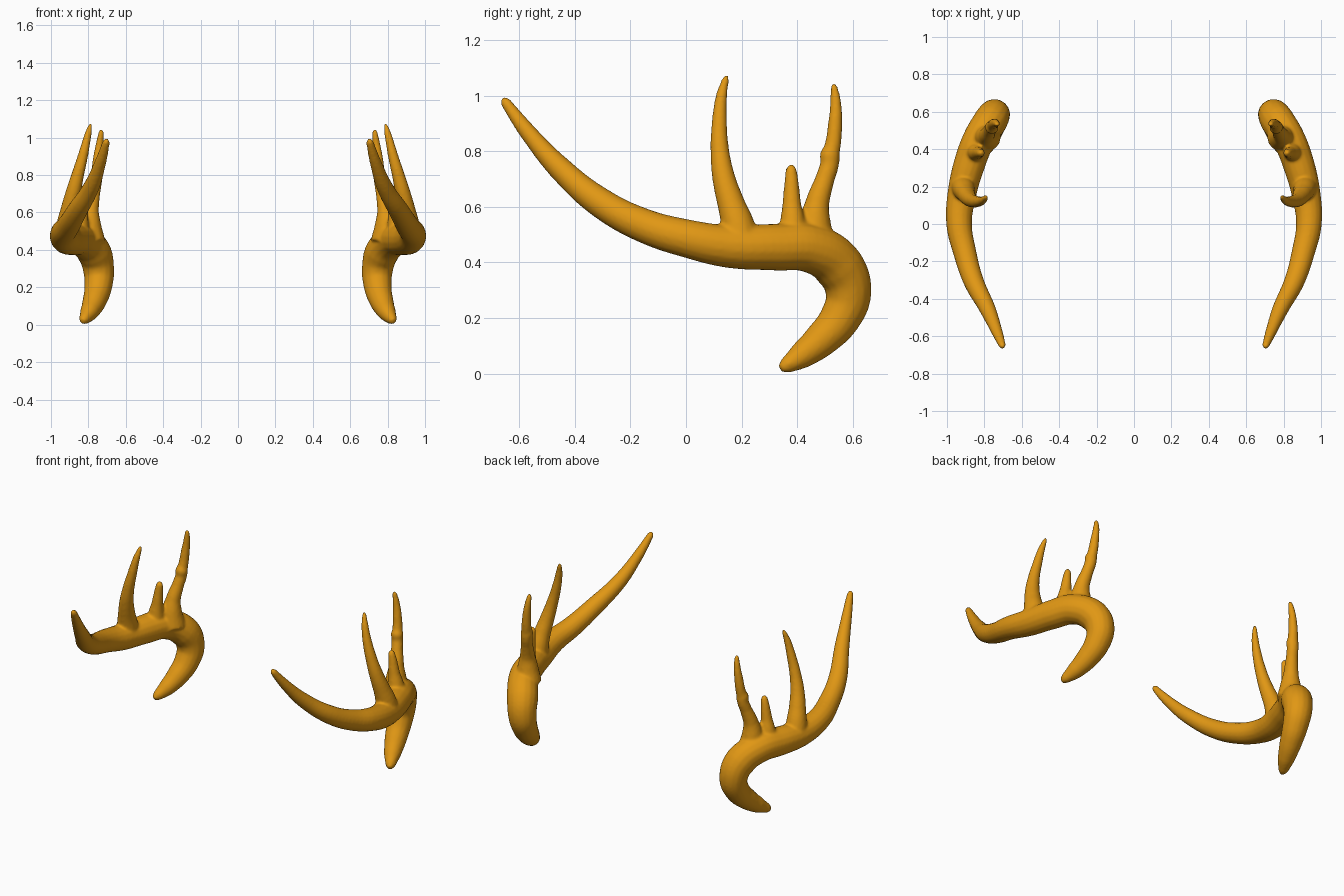
import bpy

# One horn colour
horn = bpy.data.materials.new("amber horn")
horn.diffuse_color = (0.75, 0.31, 0.007, 1)

# Branch paths for the right-hand antler: (x, y, z, radius)
BEAM = [(.832, .340, .018, .015), (.822, .362, .030, .030), (.795, .42, .068, .050), (.768, .49, .125, .064),
        (.748, .555, .20, .074), (.745, .585, .29, .083), (.768, .55, .385, .092),
        (.830, .45, .45, .088), (.880, .32, .455, .085), (.920, .16, .457, .078),
        (.935, 0, .487, .069), (.905, -.15, .532, .062), (.860, -.30, .61, .055),
        (.785, -.45, .735, .044), (.735, -.57, .87, .031), (.704, -.65, .978, .019),
        (.700, -.660, .993, .009)]
REAR_TINE = [(.915, .20, .46, .070), (.910, .185, .54, .060), (.900, .163, .61, .050),
             (.882, .137, .70, .042), (.857, .122, .80, .034), (.830, .120, .90, .028),
             (.806, .128, 1.0, .021), (.793, .141, 1.055, .014), (.788, .146, 1.076, .007)]
SMALL_TINE = [(.850, .385, .46, .060), (.845, .384, .54, .047), (.835, .381, .61, .034),
              (.825, .380, .69, .026), (.818, .379, .735, .020), (.816, .379, .752, .010)]
FRONT_TINE = [(.790, .465, .45, .080), (.792, .463, .54, .060), (.788, .472, .61, .044),
              (.772, .500, .70, .035), (.762, .518, .76, .034), (.760, .518, .785, .037),
              (.757, .526, .81, .030), (.748, .537, .90, .026), (.738, .539, .98, .020),
              (.732, .533, 1.03, .014), (.730, .530, 1.046, .007)]


def add_branch(curve, points, side):
    """Add a tapering smooth tube to the curve."""
    s = curve.splines.new('BEZIER')
    s.bezier_points.add(len(points) - 1)
    s.resolution_u = 6
    for bp, (x, y, z, r) in zip(s.bezier_points, points):
        bp.co = (x * side, y, z)
        bp.radius = r
        bp.handle_left_type = bp.handle_right_type = 'AUTO'


def antler(name, side):
    curve = bpy.data.curves.new(name, 'CURVE')
    curve.dimensions = '3D'
    curve.bevel_depth = 1.0
    curve.bevel_resolution = 6
    curve.use_fill_caps = True
    for path in (BEAM, REAR_TINE, SMALL_TINE, FRONT_TINE):
        add_branch(curve, path, side)
    ob = bpy.data.objects.new(name, curve)
    bpy.context.collection.objects.link(ob)
    bpy.ops.object.select_all(action='DESELECT')
    ob.select_set(True)
    bpy.context.view_layer.objects.active = ob
    bpy.ops.object.convert(target='MESH')
    ob = bpy.context.object
    ob.name = name
    ob.data.materials.clear()
    ob.data.materials.append(horn)
    # Close the tubes, then fuse the branches with softened joints
    weld = ob.modifiers.new("weld", 'WELD')
    weld.merge_threshold = 0.0002
    fuse = ob.modifiers.new("fuse", 'REMESH')
    fuse.mode = 'VOXEL'
    fuse.voxel_size = 0.008
    fuse.use_smooth_shade = True
    soften = ob.modifiers.new("soften", 'SMOOTH')
    soften.factor = 0.5
    soften.iterations = 6


antler("right_antler", 1)
antler("left_antler", -1)
